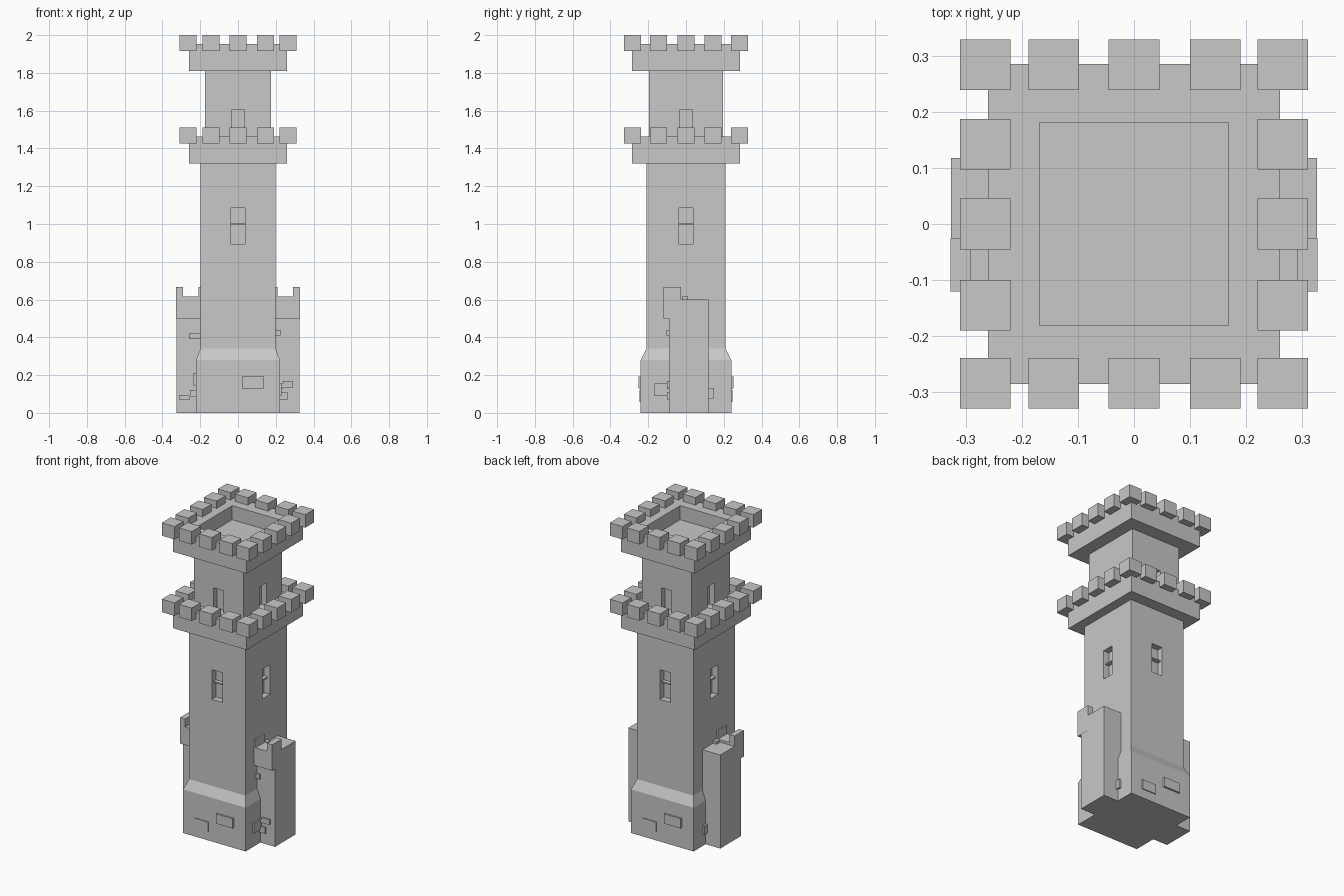
import bpy, bmesh

if "Cube" in bpy.data.objects:
    bpy.data.objects.remove(bpy.data.objects["Cube"])

stone = bpy.data.materials.new("grey stone")
stone.diffuse_color = (0.58, 0.58, 0.58, 1)
stone.use_nodes = True
stone.node_tree.nodes["Principled BSDF"].inputs["Base Color"].default_value = stone.diffuse_color


def add_box(bm, x0, x1, y0, y1, z0, z1):
    geo = bmesh.ops.create_cube(bm, size=1)
    for v in geo["verts"]:
        v.co = ((x0 + x1) / 2 + v.co.x * (x1 - x0),
                (y0 + y1) / 2 + v.co.y * (y1 - y0),
                (z0 + z1) / 2 + v.co.z * (z1 - z0))


def make(name, bm):
    bmesh.ops.recalc_face_normals(bm, faces=bm.faces)
    me = bpy.data.meshes.new(name)
    bm.to_mesh(me)
    bm.free()
    me.materials.append(stone)
    ob = bpy.data.objects.new(name, me)
    bpy.context.collection.objects.link(ob)
    return ob


def boxes(name, items):
    bm = bmesh.new()
    for b in items:
        add_box(bm, *b)
    return make(name, bm)


def cut(ob, items):
    # subtract a set of boxes and bake the result
    cutter = boxes("cutter", items)
    cutter.hide_render = True
    mod = ob.modifiers.new("cut", 'BOOLEAN')
    mod.operation = 'DIFFERENCE'
    mod.solver = 'EXACT'
    mod.object = cutter
    dg = bpy.context.evaluated_depsgraph_get()
    me = bpy.data.meshes.new_from_object(ob.evaluated_get(dg))
    ob.modifiers.clear()
    ob.data = me
    bpy.data.objects.remove(cutter)


def four_sides(hx, hy, w, z0, z1, inner, outer):
    # boxes centred on each wall, from `inner` behind to `outer` in front of it
    out = []
    for s in (-1, 1):
        a, b = sorted((s * (hy - inner), s * (hy + outer)))
        out.append((-w, w, a, b, z0, z1))
        a, b = sorted((s * (hx - inner), s * (hx + outer)))
        out.append((a, b, -w, w, z0, z1))
    return out


# main tower: flared base, sloped shoulder and tall shaft
bm = bmesh.new()
rings = []
for hx, hy, z in [(.222, .24, 0), (.222, .24, .28), (.199, .21, .34), (.199, .21, 1.34)]:
    rings.append([bm.verts.new((sx * hx, sy * hy, z))
                  for sx, sy in ((-1, -1), (1, -1), (1, 1), (-1, 1))])
for lo, hi in zip(rings, rings[1:]):
    for i in range(4):
        j = (i + 1) % 4
        bm.faces.new((lo[i], lo[j], hi[j], hi[i]))
bm.faces.new(rings[0][::-1])
bm.faces.new(rings[-1])
shaft = make("tower_shaft", bm)
cut(shaft, four_sides(.199, .21, .038, .895, 1.085, .04, .05))
boxes("window_crossbars", four_sides(.199, .21, .038, .997, 1.005, .045, -.015))

# upper tower
upper = boxes("upper_tower", [(-.176, .176, -.196, .196, 1.40, 1.815)])
cut(upper, four_sides(.176, .196, .035, 1.46, 1.605, .035, .05))

# two crowns with a sunken deck and overhanging merlons
for name, z in (("gallery", 1.32), ("crown", 1.81)):
    top = z + .143
    ring = boxes(name + "_parapet", [(-.26, .26, -.285, .285, z, top)])
    cut(ring, [(-.168, .168, -.181, .181, top - .09, top + .1)])
    xs = (-.265, -.143, 0, .145, .265)
    ys = (-.284, -.145, 0, .142, .284)
    boxes(name + "_merlons",
          [(x - .045, x + .045, y - .045, y + .045, z + .107, z + .19)
           for x in xs for y in ys
           if abs(x) > .2 or abs(y) > .2])

# side buttresses with a small battlement at the front end
for side, s in (("left", -1), ("right", 1)):
    def mir(b):
        x0, x1 = sorted((s * b[0], s * b[1]))
        return (x0, x1) + b[2:]
    boxes(side + "_buttress", [mir((.15, .326, -.09, .118, 0, .6))])
    boxes(side + "_buttress_head", [mir((.15, .327, -.12, -.026, .5, .615))])
    boxes(side + "_buttress_merlons",
          [mir((.291, .327, -.12, -.026, .61, .667)),
           mir((.15, .208, -.12, -.026, .61, .667)),
           mir((.19, .225, -.02, .01, .59, .617))])

# raised bricks on the front and back of the base
for name, s in (("front", -1), ("back", 1)):
    items = []
    for x0, x1, z0, z1, d in ((-.14, -.04, .058, .12, .006), (.02, .138, .13, .192, .012)):
        a, b = sorted((-s * x0, -s * x1))
        c, e = sorted((s * .23, s * (.24 + d)))
        items.append((a, b, c, e, z0, z1))
    boxes(name + "_bricks", items)

# raised bricks on the buttresses and base sides
boxes("side_bricks", [
    (.2, .238, -.1, -.08, .13, .155), (.238, .292, -.1, -.08, .135, .168),
    (.2, .263, -.1, -.08, .07, .11), (.19, .224, -.102, -.08, .41, .44),
    (-.26, -.19, -.102, -.08, .392, .42), (-.312, -.255, -.1, -.08, .07, .095),
    (-.255, -.2, -.1, -.08, .085, .12), (-.235, -.2, -.17, -.08, .145, .21),
    (.2, .23, -.168, -.09, .09, .155), (.2, .235, .1, .146, .075, .132),
    (-.235, -.2, .1, .146, .075, .132)])
